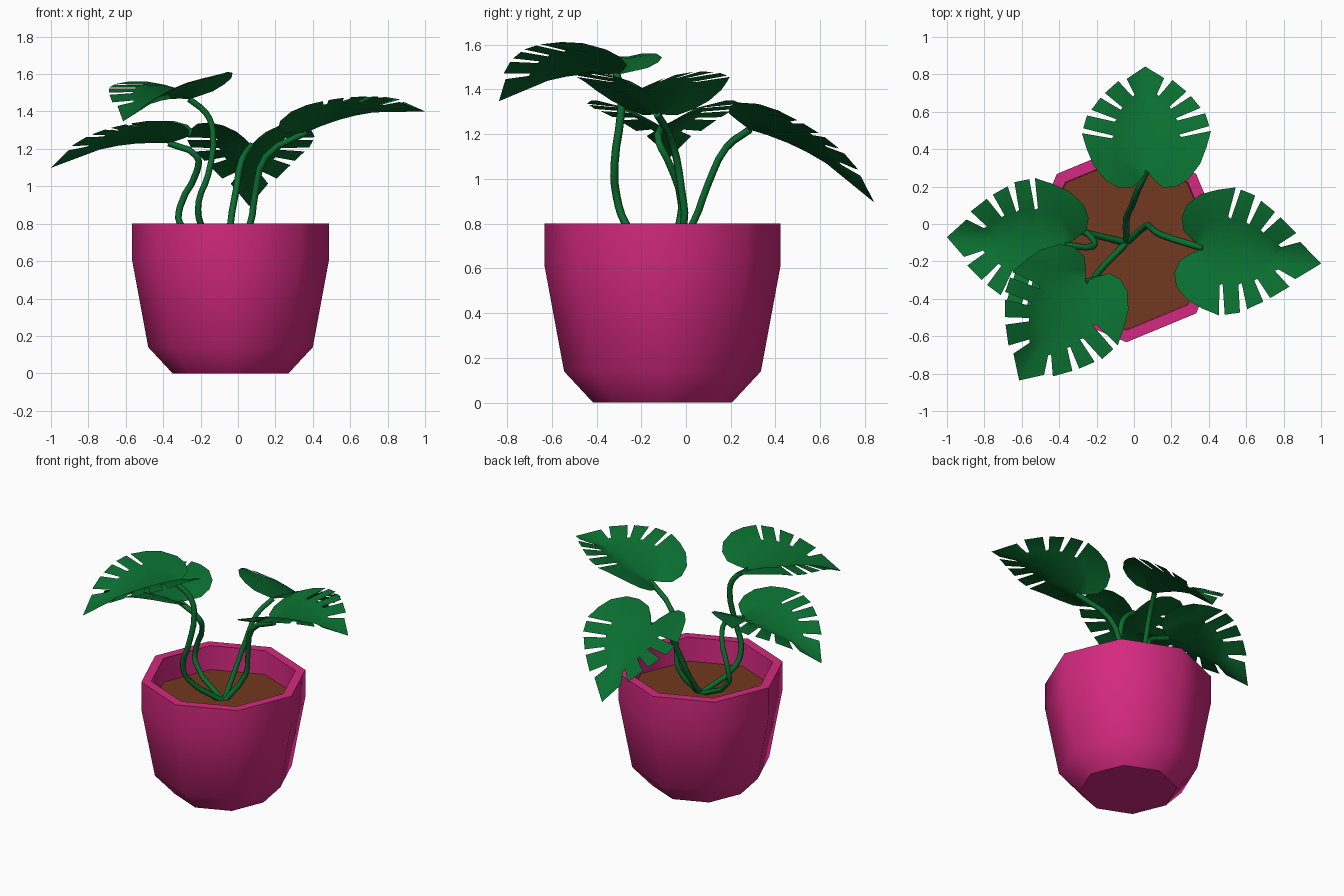
import bpy, bmesh, math
from mathutils import Vector, Matrix

cube = bpy.data.objects.get("Cube")
if cube:
    bpy.data.objects.remove(cube, do_unlink=True)


def material(name, rgb):
    m = bpy.data.materials.new(name)
    m.use_nodes = True
    m.diffuse_color = (*rgb, 1)
    m.node_tree.nodes["Principled BSDF"].inputs["Base Color"].default_value = (*rgb, 1)
    return m


PINK = material("pink glaze", (0.66, 0.022, 0.215))
BROWN = material("brown soil", (0.17, 0.04, 0.013))
GREEN = material("leaf green", (0.003, 0.155, 0.029))
CENTRE = Vector((-0.04, -0.105, 0))


def finish(bm, name, mat, angle):
    mesh = bpy.data.meshes.new(name)
    bm.to_mesh(mesh)
    bm.free()
    mesh.materials.append(mat)
    ob = bpy.data.objects.new(name, mesh)
    bpy.context.collection.objects.link(ob)
    bpy.ops.object.select_all(action='DESELECT')
    ob.select_set(True)
    bpy.context.view_layer.objects.active = ob
    bpy.ops.object.shade_smooth_by_angle(angle=math.radians(angle))


def lathe(name, profile, mat, sides=8):
    """Eight-sided turned shape, closed at both ends of the profile."""
    bm = bmesh.new()
    rings = []
    for r, z in profile:
        turns = [math.tau * i / sides for i in range(sides)]
        rings.append([bm.verts.new(CENTRE + Vector((r * math.cos(a), r * math.sin(a), z)))
                      for a in turns])
    for a, b in zip(rings, rings[1:]):
        for i in range(sides):
            j = (i + 1) % sides
            bm.faces.new((a[i], a[j], b[j], b[i]))
    bm.faces.new(rings[0][::-1])
    bm.faces.new(rings[-1])
    finish(bm, name, mat, 47)


# Pot with a hollow rim, and the soil inside it
lathe("pot", [(0.31, 0), (0.44, 0.14), (0.527, 0.61), (0.527, 0.8),
              (0.463, 0.8), (0.458, 0.6)], PINK)
lathe("soil", [(0.458, 0.61), (0.459, 0.635)], BROWN)

# Half leaf outline: distance along the midrib, distance from it
RIB = [0, 0.08, 0.18, 0.27, 0.37]
CUTS = [(0.134, 0.185), (0.236, 0.168), (0.316, 0.135), (0.415, 0.07)]
SLOT = (0.016, -0.01)
BACK_LOBE = [(-0.06, 0.035), (-0.115, 0.08), (-0.13, 0.15), (-0.105, 0.22),
             (-0.03, 0.285), (0.06, 0.32), (0.157, 0.345)]
LOBES = [[(0.187, 0.337), (0.267, 0.316)], [(0.303, 0.292), (0.383, 0.242)],
         [(0.416, 0.218), (0.506, 0.145)]]
TIP = [(0.53, 0.1), (0.645, 0)]


def leaf(name, base, tip, roll):
    base, tip = Vector(base), Vector(tip)
    ahead = (tip - base).normalized()
    side = Matrix.Rotation(roll, 3, ahead) @ Vector((0, 0, 1)).cross(ahead).normalized()
    up = ahead.cross(side)
    bm = bmesh.new()

    def face(points, s):
        verts = []
        for u, v in points:
            # Folded up from the midrib, arched lengthwise, fingers drooping
            h = 0.75 * v - 1.1 * v * v - 0.35 * max(u, 0) * v + 0.42 * u * (0.64 - u)
            verts.append(bm.verts.new(base + ahead * u + side * (s * v) + up * h))
        bm.faces.new(verts if s > 0 else verts[::-1])

    rib = [(u, 0) for u in RIB]
    slots = [(u + SLOT[0], v + SLOT[1]) for u, v in CUTS]
    for s in (1, -1):
        # Rounded back lobe as a fan
        hub = (0.02, 0.15)
        rim = [rib[1], rib[0]] + BACK_LOBE + [CUTS[0]]
        for a, b in zip(rim, rim[1:] + rim[:1]):
            face([hub, b, a], s)
        # Body between midrib and cuts, and the fingers outside it
        for i, (a, b) in enumerate(LOBES):
            face([rib[i + 1], rib[i + 2], slots[i], CUTS[i]], s)
            face([rib[i + 2], CUTS[i + 1], slots[i]], s)
            face([slots[i], CUTS[i + 1], b, a], s)
        # Pointed end finger
        face([rib[4], slots[3], CUTS[3]], s)
        face([rib[4], TIP[1], TIP[0], slots[3]], s)
    bmesh.ops.remove_doubles(bm, verts=bm.verts, dist=0.0005)
    bmesh.ops.recalc_face_normals(bm, faces=bm.faces)
    if sum(f.normal.z for f in bm.faces) < 0:
        bmesh.ops.reverse_faces(bm, faces=bm.faces)
    finish(bm, name, GREEN, 60)


def stem(name, points):
    curve = bpy.data.curves.new(name, 'CURVE')
    curve.dimensions = '3D'
    curve.bevel_depth = 0.018
    curve.bevel_resolution = 1
    curve.resolution_u = 3
    curve.use_fill_caps = True
    spline = curve.splines.new('BEZIER')
    spline.bezier_points.add(len(points) - 1)
    for p, co in zip(spline.bezier_points, points):
        p.co = co
        p.handle_left_type = p.handle_right_type = 'AUTO'
    curve.materials.append(GREEN)
    bpy.context.collection.objects.link(bpy.data.objects.new(name, curve))


# Each arm: leaf tip, leaf roll, then the stem bends up to the leaf base
ARMS = {
    "back": ((0.06, 0.835, 0.9), 0,
             [(-0.04, 0.03, 0.8), (-0.01, 0.1, 0.98), (0.02, 0.18, 1.14), (0.07, 0.285, 1.22)]),
    "left": ((0.99, -0.21, 1.4), 0,
             [(0.065, -0.01, 0.8), (0.09, -0.02, 0.95), (0.15, -0.06, 1.16),
              (0.37, -0.13, 1.29)]),
    "right": ((-1.0, -0.07, 1.1), 0,
              [(-0.31, -0.03, 0.8), (-0.31, -0.02, 0.89), (-0.22, -0.08, 1.08),
               (-0.22, -0.12, 1.16), (-0.37, -0.11, 1.23)]),
    "front": ((-0.61, -0.83, 1.35), 0.08,
              [(-0.2, -0.27, 0.8), (-0.21, -0.31, 0.92), (-0.16, -0.32, 1.06),
               (-0.135, -0.29, 1.3), (-0.17, -0.29, 1.39), (-0.26, -0.31, 1.465)]),
}
for where, (tip, roll, path) in ARMS.items():
    stem(where + "_stem", [(-0.04, -0.1, 0.62)] + path)
    leaf(where + "_leaf", path[-1], tip, roll)
